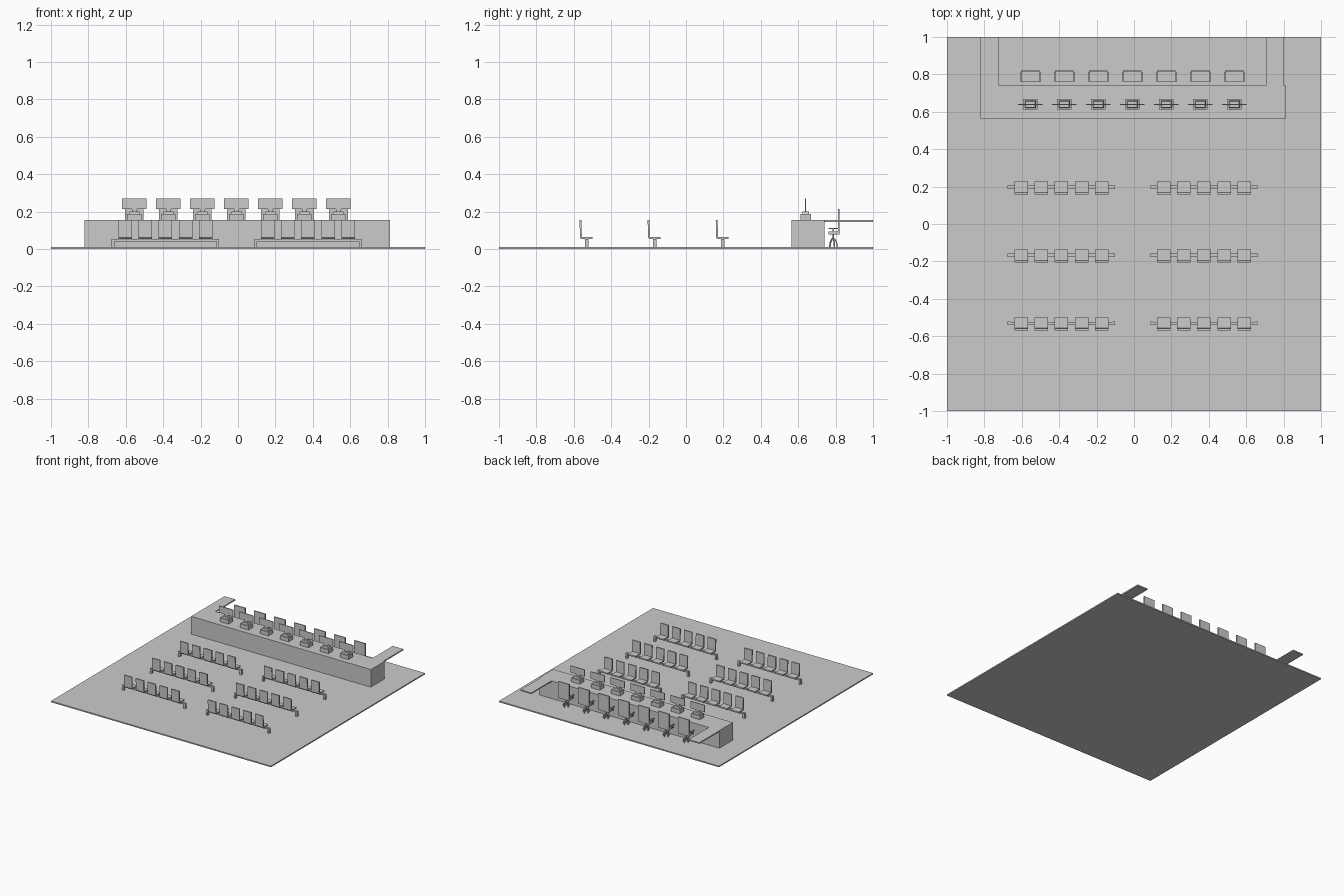
import bpy, bmesh, math
from mathutils import Matrix, Vector

if "Cube" in bpy.data.objects:
    bpy.data.objects.remove(bpy.data.objects["Cube"])

grey = bpy.data.materials.new("plain grey")
grey.diffuse_color = (0.6, 0.6, 0.6, 1)
grey.use_nodes = True
grey.node_tree.nodes["Principled BSDF"].inputs["Base Color"].default_value = grey.diffuse_color


def finish(name, bm):
    mesh = bpy.data.meshes.new(name)
    bmesh.ops.recalc_face_normals(bm, faces=bm.faces)
    bm.to_mesh(mesh)
    bm.free()
    mesh.materials.append(grey)
    ob = bpy.data.objects.new(name, mesh)
    bpy.context.collection.objects.link(ob)
    return ob


def add_box(bm, x0, x1, y0, y1, z0, z1, top=1.0):
    """Box between limits; top scales the upper face for tapered parts."""
    vs = bmesh.ops.create_cube(bm, size=1)["verts"]
    for v in vs:
        s = top if v.co.z > 0 else 1.0
        v.co = Vector(((x0 + x1) / 2 + v.co.x * (x1 - x0) * s,
                       (y0 + y1) / 2 + v.co.y * (y1 - y0) * s,
                       z1 if v.co.z > 0 else z0))


def boxes(name, specs, offset=(0, 0, 0)):
    bm = bmesh.new()
    for s in specs:
        add_box(bm, *s)
    bmesh.ops.translate(bm, verts=bm.verts, vec=offset)
    return finish(name, bm)


def extrude_profile(name, pts, x0, x1, offset):
    """Side profile in y, z swept along x."""
    bm = bmesh.new()
    f = bm.faces.new([bm.verts.new((x0, y, z)) for y, z in pts])
    r = bmesh.ops.extrude_face_region(bm, geom=[f])
    new = [v for v in r["geom"] if isinstance(v, bmesh.types.BMVert)]
    bmesh.ops.translate(bm, verts=new, vec=(x1 - x0, 0, 0))
    bmesh.ops.translate(bm, verts=bm.verts, vec=offset)
    return finish(name, bm)


# floor slab
boxes("floor", [(-1, 1, -1, 1, 0, 0.01)])

# reception counter with its side flaps
boxes("counter", [(-0.822, 0.812, 0.565, 0.74, 0.01, 0.155)])
boxes("counter_flaps", [(-0.822, -0.725, 0.74, 1.0, 0.145, 0.155),
                        (0.706, 0.803, 0.74, 1.0, 0.145, 0.155)])


def monitor(x):
    boxes("monitor_screen", [(-0.065, 0.065, -0.003, 0.003, 0.213, 0.27)], (x, 0.638, 0))
    # computer case with raised lid, and swivel neck
    boxes("computer_case", [(-0.039, 0.039, -0.028, 0.028, 0.155, 0.187),
                            (-0.030, 0.030, -0.019, 0.019, 0.187, 0.201, 0.85)], (x, 0.64, 0))
    boxes("monitor_neck", [(-0.014, 0.014, -0.003, 0.003, 0.2, 0.216)], (x, 0.638, 0))


def office_chair(x):
    c = (x, 0.787, 0)
    boxes("chair_seat", [(-0.048, 0.048, -0.026, 0.03, 0.078, 0.093)], c)
    boxes("chair_back", [(-0.05, 0.05, 0.025, 0.034, 0.078, 0.213)], c)
    # armrests: rail and front post on each side
    arms = []
    for s in (-1, 1):
        a, b = sorted((s * 0.048, s * 0.056))
        arms += [(a, b, -0.026, 0.027, 0.106, 0.111),
                 (a, b, -0.004, 0.004, 0.085, 0.107)]
    boxes("chair_armrests", arms, c)
    # five arched legs round a column
    bm = bmesh.new()
    bmesh.ops.create_cone(bm, cap_ends=True, segments=10, radius1=0.005, radius2=0.005,
                          depth=0.03, matrix=Matrix.Translation((0, 0, 0.065)))
    path = [(0.0, 0.06), (0.012, 0.054), (0.02, 0.04), (0.026, 0.01)]
    outline = path + [(r - 0.006, z - 0.004 if z > 0.02 else z) for r, z in reversed(path[1:])]
    outline.append((0.0, 0.052))
    for k in range(5):
        rot = Matrix.Rotation(math.tau * k / 5 + math.pi / 2, 3, 'Z')
        f = bm.faces.new([bm.verts.new(rot @ Vector((r, -0.003, z))) for r, z in outline])
        ext = bmesh.ops.extrude_face_region(bm, geom=[f])
        new = [v for v in ext["geom"] if isinstance(v, bmesh.types.BMVert)]
        bmesh.ops.translate(bm, verts=new, vec=rot @ Vector((0, 0.006, 0)))
    bmesh.ops.translate(bm, verts=bm.verts, vec=c)
    finish("chair_star_base", bm)


for i in range(7):
    monitor(-0.554 + 0.1818 * i)
    office_chair(-0.554 + 0.1818 * i)


def bench(x, y):
    """Five-seat waiting bench; seats face +y."""
    boxes("bench_frame", [(-0.287, 0.287, -0.008, 0.008, 0.04, 0.052),
                          (-0.287, -0.272, -0.009, 0.009, 0.01, 0.052),
                          (0.272, 0.287, -0.009, 0.009, 0.01, 0.052)], (x, y, 0))
    # L-shaped shell of seat and backrest
    shell = [(0.031, 0.052), (0.031, 0.063), (-0.026, 0.063), (-0.028, 0.155),
             (-0.038, 0.155), (-0.036, 0.06), (-0.03, 0.052)]
    for k in range(-2, 3):
        extrude_profile("bench_seat", shell, -0.036, 0.036, (x + k * 0.1075, y, 0))


for y in (0.197, -0.167, -0.531):
    for x in (-0.388, 0.374):
        bench(x, y)
